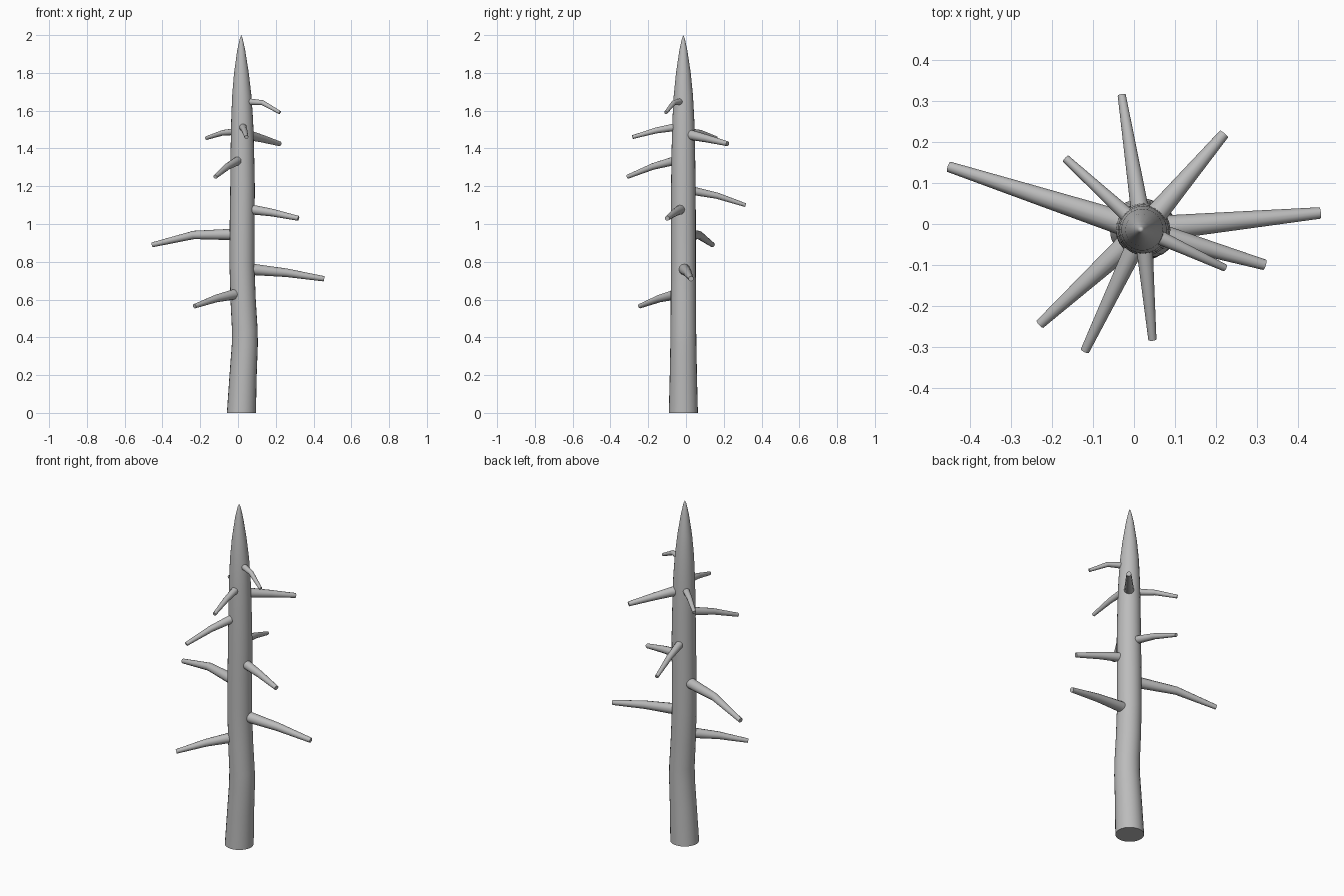
import bpy, bmesh, math
from mathutils import Vector

cube = bpy.data.objects.get("Cube")
if cube:
    bpy.data.objects.remove(cube, do_unlink=True)

bark = bpy.data.materials.new("grey_bark")
bark.use_nodes = True
bark.diffuse_color = (0.5, 0.5, 0.5, 1)
bark.node_tree.nodes["Principled BSDF"].inputs["Base Color"].default_value = (0.5, 0.5, 0.5, 1)


def tube(name, points, radii, sides, level=False):
    """Skin rings along a path; a zero radius closes to a point."""
    bm = bmesh.new()
    pts = [Vector(p) for p in points]
    rings = []
    for i, (p, r) in enumerate(zip(pts, radii)):
        if r == 0:
            rings.append([bm.verts.new(p)])
            continue
        d = pts[min(i + 1, len(pts) - 1)] - pts[max(i - 1, 0)]
        if level:
            u, v = Vector((1, 0, 0)), Vector((0, 1, 0))
        else:
            u = d.cross(Vector((0, 0, 1))).normalized()
            v = u.cross(d).normalized()
        angles = [math.tau * k / sides for k in range(sides)]
        rings.append([bm.verts.new(p + r * (u * math.cos(a) + v * math.sin(a))) for a in angles])
    for a, b in zip(rings, rings[1:]):
        for k in range(sides):
            n = (k + 1) % sides
            if len(b) == 1:
                bm.faces.new((a[k], a[n], b[0]))
            else:
                bm.faces.new((a[k], a[n], b[n], b[k]))
    for ring in (rings[0], rings[-1]):
        if len(ring) > 2:
            bm.faces.new(ring)
    bmesh.ops.recalc_face_normals(bm, faces=bm.faces[:])
    mesh = bpy.data.meshes.new(name)
    bm.to_mesh(mesh)
    bm.free()
    mesh.materials.append(bark)
    obj = bpy.data.objects.new(name, mesh)
    bpy.context.collection.objects.link(obj)
    bpy.ops.object.select_all(action='DESELECT')
    obj.select_set(True)
    bpy.context.view_layer.objects.active = obj
    bpy.ops.object.shade_smooth_by_angle(angle=math.radians(40))
    return obj


# Trunk: height, centre x, radius
trunk = [(0, .018, .077), (.2, .027, .072), (.36, .036, .069), (.44, .036, .068),
         (.6, .027, .067), (.78, .021, .066), (1.0, .022, .066), (1.2, .024, .065),
         (1.4, .023, .062), (1.55, .022, .058), (1.68, .02, .051), (1.8, .018, .039),
         (1.92, .017, .021), (1.98, .017, .008), (2, .017, 0)]
tube("trunk", [(x, -.014, z) for z, x, r in trunk], [r for z, x, r in trunk], 24, level=True)

# Branches: tip position, base height, bend height, base radius, tip radius
branches = [
    ((-.23, -.245, .565), .632, .606, .029, .012),
    ((.455, .027, .71), .762, .742, .031, .014),
    ((-.453, .14, .89), .945, .942, .031, .013),
    ((.32, -.1, 1.03), 1.08, 1.06, .027, .013),
    ((-.03, .315, 1.1), 1.18, 1.15, .023, .01),
    ((-.12, -.31, 1.25), 1.34, 1.305, .024, .011),
    ((.22, .22, 1.425), 1.475, 1.452, .028, .013),
    ((-.167, .16, 1.455), 1.49, 1.483, .019, .01),
    ((.045, -.283, 1.46), 1.515, 1.495, .021, .01),
    ((.222, -.107, 1.59), 1.648, 1.642, .018, .009),
]
for i, (tip, z0, z1, r0, r1) in enumerate(branches):
    tip = Vector(tip)
    base = Vector((.022, -.014, z0))
    flat = (tip - base) * Vector((1, 1, 0))
    start = base + flat.normalized() * .03
    bend = base + flat * .54
    bend.z = z1
    tube(f"branch_{i + 1}", [start, bend, tip], [r0, r0 * .5 + r1 * .5, r1], 12)
